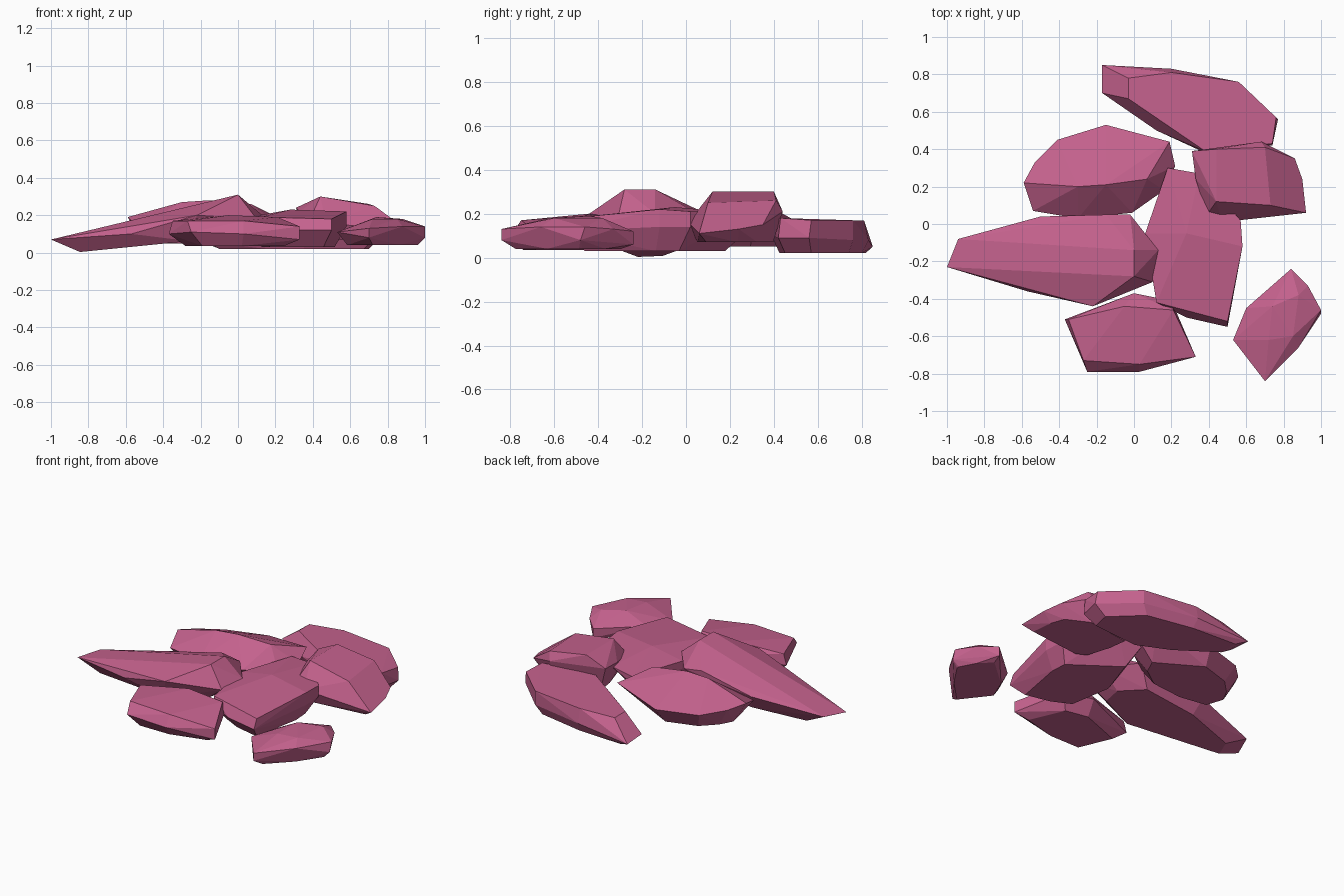
import bpy
import bmesh
import math
from mathutils import Vector

# Remove only the default cube
default_cube = bpy.data.objects.get("Cube")
if default_cube:
    bpy.data.objects.remove(default_cube, do_unlink=True)

# One shared flat colour
ROSE = (0.55, 0.12, 0.265, 1.0)
rose = bpy.data.materials.new("dusty_rose")
rose.use_nodes = True
rose.diffuse_color = ROSE
shader = next(n for n in rose.node_tree.nodes if n.type == "BSDF_PRINCIPLED")
shader.inputs["Base Color"].default_value = ROSE
shader.inputs["Roughness"].default_value = 0.9


def stone(name, crown, rim, base_height, base_scale=0.75, tilt=0.0):
    """Faceted slab: raised crown, widest rim and a shrunken underside.
    All lengths are in hundredths of a unit."""
    crown = [Vector(p) for p in crown]
    rim = [Vector(p) for p in rim]
    centre = sum(rim, Vector()) / len(rim)

    # Underside follows the rim outline, optionally sloping along x
    underside = []
    for p in rim:
        q = centre.lerp(p, base_scale)
        q.z = base_height + tilt * (q.x - centre.x)
        underside.append(q)

    bm = bmesh.new()
    for p in crown + rim + underside:
        bm.verts.new(p / 100)
    hull = bmesh.ops.convex_hull(bm, input=bm.verts[:])
    loose = {g for g in hull["geom_interior"] + hull["geom_unused"]
             if isinstance(g, bmesh.types.BMVert) and g.is_valid}
    bmesh.ops.delete(bm, geom=list(loose), context="VERTS")
    bmesh.ops.dissolve_limit(bm, angle_limit=math.radians(4),
                             verts=bm.verts[:], edges=bm.edges[:])
    bmesh.ops.recalc_face_normals(bm, faces=bm.faces[:])

    mesh = bpy.data.meshes.new(name)
    bm.to_mesh(mesh)
    bm.free()
    mesh.materials.append(rose)
    obj = bpy.data.objects.new(name, mesh)
    bpy.context.collection.objects.link(obj)
    return obj


# Long slab behind the pile
stone("back_stone",
      crown=[(-3, 78, 16), (20, 81, 17), (56, 76, 17), (76, 57, 17),
             (74, 43, 18), (38, 39, 18), (-3, 67, 16)],
      rim=[(-17, 85, 5), (-17, 70, 6), (12, 50, 9), (36, 39, 10),
           (74, 42, 9), (77, 56, 9), (56, 76, 8), (20, 83, 8)],
      base_height=2, base_scale=0.85)

# Block resting on the back slab
stone("left_stone",
      crown=[(44, 40, 30), (44, 12, 30), (70, 41, 26), (73, 10, 25)],
      rim=[(31, 39, 24), (33, 24, 22), (39, 5, 19), (47, 1, 16),
           (92, 6, 11), (90, 24, 13), (86, 35, 15), (68, 44, 21)],
      base_height=7, base_scale=0.8)

# Broad slab at the back right
stone("right_stone",
      crown=[(-30, 20, 27), (-15, 21, 28), (7, 24, 26), (19, 44, 20)],
      rim=[(-59, 22, 19), (-53, 33, 17), (-41, 45, 15), (-15, 53, 15),
           (22, 31, 15), (16, 18, 14), (-1, 6, 14), (-30, 3, 14),
           (-54, 7, 14)],
      base_height=5, base_scale=0.75)

# Flat slab in the middle
stone("middle_stone",
      crown=[(18, 30, 19), (35, 27, 20), (57, 2, 21), (58, -12, 22),
             (50, -52, 18), (28, -5, 23), (12, -42, 19), (6, -5, 19)],
      rim=[(18, 30, 14), (57, 2, 14), (58, -12, 14), (50, -55, 12),
           (28, -50, 12), (12, -42, 12), (6, -5, 14)],
      base_height=3, base_scale=0.75)

# Long pointed slab lying over the pile
stone("pointed_stone",
      crown=[(0, -14, 31), (0, -28, 31), (-15, 5, 22)],
      rim=[(-100, -23, 7), (-94, -8, 8), (-50, 4, 14), (-2, 5, 20),
           (13, -14, 20), (10, -31, 18), (-22, -44, 20), (-57, -36, 10)],
      base_height=5, base_scale=0.75, tilt=0.1)

# Block at the front
stone("front_stone",
      crown=[(-35, -51, 17), (-5, -44, 20), (21, -46, 19),
             (-27, -73, 17), (3, -75, 17), (33, -71, 14)],
      rim=[(-37, -51, 10), (0, -37, 13), (20, -41, 12), (33, -71, 7),
           (3, -79, 10), (-25, -79, 11)],
      base_height=3.5, base_scale=0.75)

# Small stone lying apart
stone("small_stone",
      crown=[(74, -44, 19), (88, -38, 18), (72, -62, 18), (85, -60, 18)],
      rim=[(53, -62, 11), (60, -45, 12), (84, -24, 12), (93, -33, 13),
           (100, -46, 14), (88, -66, 14), (70, -84, 13), (70, -84, 8),
           (100, -48, 8), (84, -24, 6)],
      base_height=4, base_scale=0.8)
